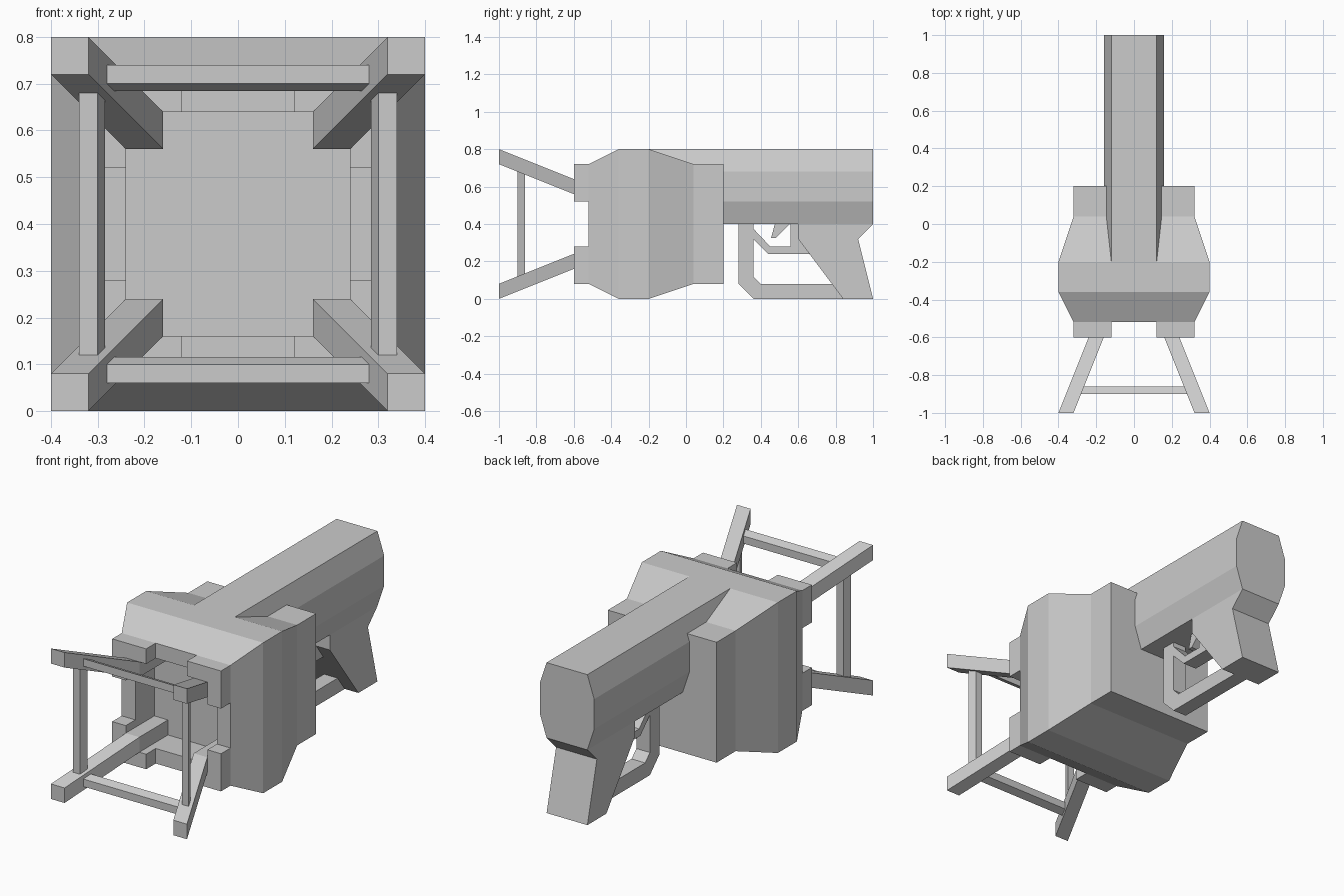
import bpy
import bmesh

cube = bpy.data.objects.get("Cube")
if cube:
    bpy.data.objects.remove(cube, do_unlink=True)

grey = bpy.data.materials.new("plain_grey")
grey.use_nodes = True
COLOUR = (0.6, 0.6, 0.6, 1)
grey.diffuse_color = COLOUR
grey.node_tree.nodes["Principled BSDF"].inputs["Base Color"].default_value = COLOUR

MID = 0.4  # height of the centre line


def loft(name, rings):
    """Skin a list of equal-length point rings and cap both ends."""
    bm = bmesh.new()
    loops = [[bm.verts.new(p) for p in ring] for ring in rings]
    n = len(loops[0])
    for a, b in zip(loops, loops[1:]):
        for i in range(n):
            j = (i + 1) % n
            bm.faces.new((a[i], a[j], b[j], b[i]))
    bm.faces.new(loops[0])
    bm.faces.new(loops[-1])
    bmesh.ops.recalc_face_normals(bm, faces=bm.faces)
    mesh = bpy.data.meshes.new(name)
    bm.to_mesh(mesh)
    bm.free()
    mesh.materials.append(grey)
    obj = bpy.data.objects.new(name, mesh)
    bpy.context.collection.objects.link(obj)
    return obj


def square(y, half, cx=0, cz=MID):
    return [(cx + sx * half, y, cz + sz * half)
            for sx, sz in ((-1, -1), (1, -1), (1, 1), (-1, 1))]


def side_profile(name, outline, half):
    """Extrude a (y, z) outline evenly to both sides of the centre plane."""
    return loft(name, [[(x, y, z) for y, z in outline] for x in (-half, half)])


# Main housing, with a square recess in the front
loft("housing", [square(y, h) for y, h in (
    (0.2, 0.32), (0.04, 0.32), (-0.2, 0.4), (-0.36, 0.4),
    (-0.52, 0.32), (-0.52, 0.24), (-0.36, 0.24))])

# Corner brackets and splayed prongs, repeated on all four corners
BRACKET = ((0.32, 0.32), (0.12, 0.32), (0.12, 0.24),
           (0.24, 0.24), (0.24, 0.12), (0.32, 0.12))
for sx, side in ((1, "left"), (-1, "right")):
    for sz, level in ((1, "upper"), (-1, "lower")):
        loft(f"{level}_{side}_bracket",
             [[(sx * a, y, MID + sz * b) for a, b in BRACKET] for y in (-0.6, -0.52)])
        loft(f"{level}_{side}_prong",
             [square(y, 0.04, sx * d, MID + sz * d)
              for y, d in ((-1, 0.36), (-0.6, 0.2), (-0.36, 0.2))])

# Cross bars between the prongs, skewed to follow their slope
BAR = ((-0.9, 0.30), (-0.9, 0.34), (-0.86, 0.324), (-0.86, 0.284))
for s, level, side in ((1, "upper", "left"), (-1, "lower", "right")):
    loft(f"{level}_cross_bar",
         [[(x, y, MID + s * d) for y, d in BAR] for x in (-0.28, 0.28)])
    loft(f"{side}_cross_bar",
         [[(s * d, y, MID + t) for y, d in BAR] for t in (-0.28, 0.28)])

# Eight-sided rear barrel
BARREL = [(0.12, 0.8), (0.16, 0.68), (0.16, 0.52), (0.12, 0.4)]
BARREL += [(-x, z) for x, z in reversed(BARREL)]
loft("rear_barrel", [[(x, y, z) for x, z in BARREL] for y in (-0.2, 1)])

# Grip, hand guard, trigger guard and trigger
side_profile("grip", ((0.6, 0.4), (0.6, 0.32), (0.84, 0), (1, 0),
                      (0.92, 0.32), (1, 0.4)), 0.12)
side_profile("hand_guard", ((0.28, 0.4), (0.28, 0.08), (0.36, 0), (0.84, 0),
                            (0.78, 0.08), (0.4, 0.08), (0.36, 0.12), (0.36, 0.4)), 0.04)
side_profile("trigger_guard", ((0.36, 0.375), (0.36, 0.32), (0.44, 0.24), (0.66, 0.24),
                               (0.6, 0.32), (0.6, 0.4), (0.56, 0.4), (0.56, 0.28),
                               (0.45, 0.28)), 0.04)
side_profile("trigger", ((0.475, 0.4), (0.455, 0.325), (0.48, 0.325), (0.555, 0.4)), 0.02)
